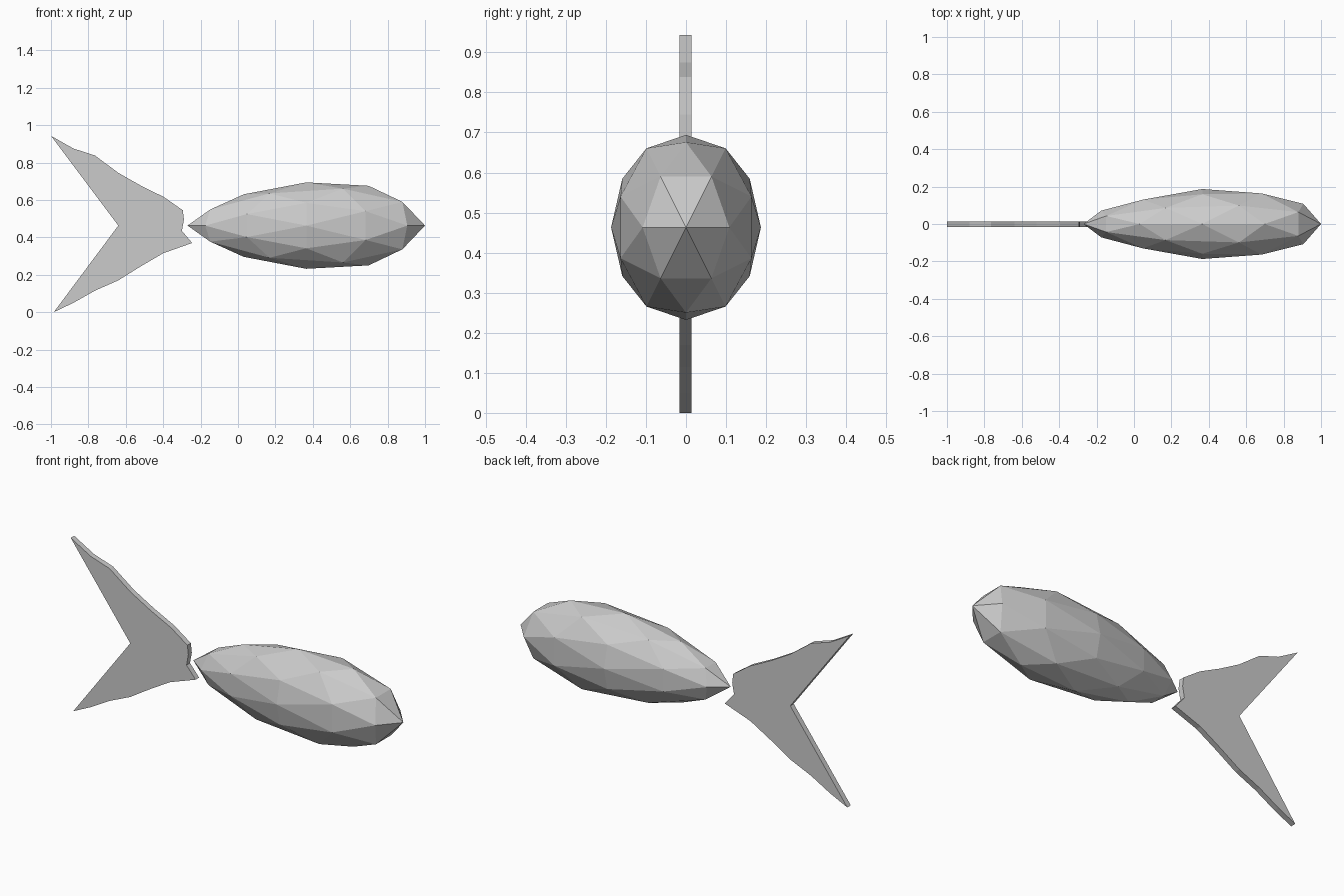
import bpy, bmesh
from itertools import product
from mathutils import Vector

if "Cube" in bpy.data.objects:
    bpy.data.objects.remove(bpy.data.objects["Cube"])


def add_object(name, bm):
    bmesh.ops.recalc_face_normals(bm, faces=bm.faces[:])
    mesh = bpy.data.meshes.new(name)
    bm.to_mesh(mesh)
    bm.free()
    obj = bpy.data.objects.new(name, mesh)
    bpy.context.collection.objects.link(obj)
    return obj


# Body: 80-sided icosphere with an edge midpoint on each axis, tapered to the tail
PHI = (1 + 5 ** 0.5) / 2
points = set()
for base in ((PHI, 1, 0), (1, 0, 0), (PHI, 1 / PHI, 1)):
    n = Vector(base).normalized()
    for turn in range(3):
        for signs in product((-1, 1), repeat=3):
            p = [n[(i - turn) % 3] * signs[i] for i in range(3)]
            points.add(tuple(round(c, 5) + 0.0 for c in p))
bm = bmesh.new()
for p in sorted(points):
    bm.verts.new(p)
bmesh.ops.convex_hull(bm, input=bm.verts[:])
for v in bm.verts:
    x, y, z = v.co
    taper = 1 + 0.22 * x - 0.12 * x * x
    v.co = (0.365 + 0.635 * x, 0.187 * y * taper, 0.463 + 0.231 * z * taper)
add_object("body", bm)

# Tail fin: flat forked outline given thickness
outline = [(-1, .943), (-.88, .875), (-.765, .838), (-.64, .745), (-.52, .677),
           (-.395, .615), (-.295, .545), (-.289, .495), (-.3, .435), (-.245, .37),
           (-.4, .315), (-.52, .245), (-.64, .17), (-.765, .115), (-.88, .05),
           (-.985, 0), (-.64, .463)]
bm = bmesh.new()
face = bm.faces.new([bm.verts.new((x, -0.016, z)) for x, z in outline])
side = bmesh.ops.extrude_face_region(bm, geom=[face], use_keep_orig=True)
moved = [g for g in side["geom"] if isinstance(g, bmesh.types.BMVert)]
bmesh.ops.translate(bm, verts=moved, vec=(0, 0.03, 0))
add_object("tail_fin", bm)
